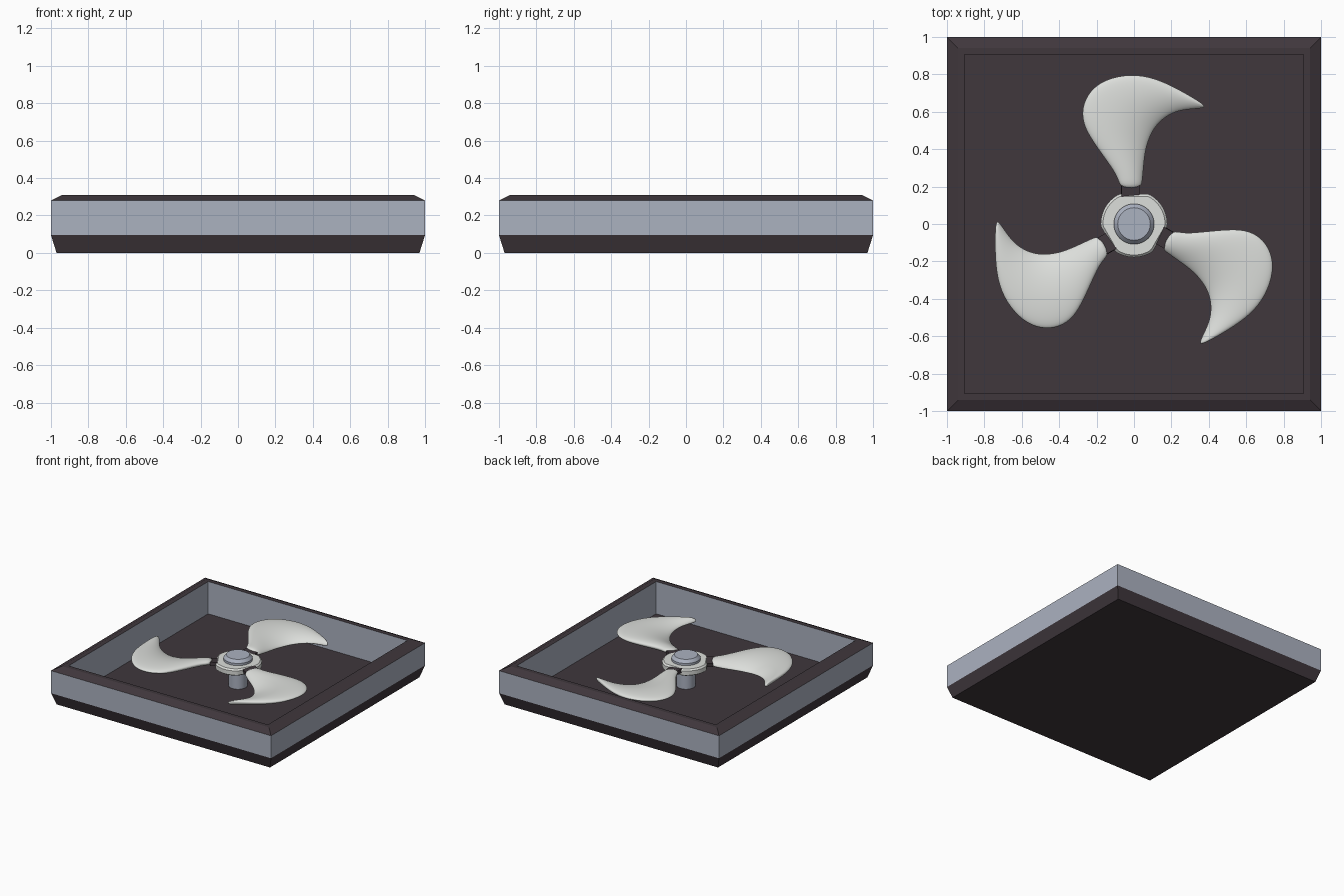
import bpy, bmesh, math
from mathutils import Matrix, Vector

if "Cube" in bpy.data.objects:
    bpy.data.objects.remove(bpy.data.objects["Cube"])


def material(name, rgb):
    m = bpy.data.materials.new(name)
    m.diffuse_color = (*rgb, 1)
    m.use_nodes = True
    m.node_tree.nodes["Principled BSDF"].inputs["Base Color"].default_value = m.diffuse_color
    return m


DARK = material("dark plum", (0.05, 0.038, 0.045))
GREY = material("blue grey", (0.41, 0.445, 0.53))
WHITE = material("off white", (0.72, 0.735, 0.71))


def finish(name, bm, mats, smooth=None):
    bmesh.ops.recalc_face_normals(bm, faces=bm.faces)
    me = bpy.data.meshes.new(name)
    bm.to_mesh(me)
    bm.free()
    for m in mats:
        me.materials.append(m)
    ob = bpy.data.objects.new(name, me)
    bpy.context.collection.objects.link(ob)
    if smooth:
        bpy.ops.object.select_all(action='DESELECT')
        ob.select_set(True)
        bpy.context.view_layer.objects.active = ob
        bpy.ops.object.shade_smooth_by_angle(angle=math.radians(smooth))
    return ob


def loft(loops, bands=None):
    """Skin a list of equal-length closed loops and cap both ends."""
    bm = bmesh.new()
    rings = [[bm.verts.new(p) for p in loop] for loop in loops]
    n = len(rings[0])
    for k in range(len(rings) - 1):
        a, b = rings[k], rings[k + 1]
        for i in range(n):
            j = (i + 1) % n
            f = bm.faces.new((a[i], a[j], b[j], b[i]))
            if bands:
                f.material_index = bands[k]
    bm.faces.new(rings[0])
    bm.faces.new(rings[-1])
    return bm


# Square tray: profile of (half width, height), swept round the square
profile = [(0.97, 0), (1, 0.095), (1, 0.28), (0.94, 0.31), (0.905, 0.31), (0.905, 0.045)]
loops = [[(h * x, h * y, z) for x, y in ((-1, -1), (1, -1), (1, 1), (-1, 1))] for h, z in profile]
finish("tray", loft(loops, [0, 1, 0, 0, 1]), [DARK, GREY])


def turned(name, prof, mat, radius=lambda a, r: r, seg=48):
    loops = []
    for r, z in prof:
        loop = []
        for i in range(seg):
            a = 2 * math.pi * i / seg
            q = radius(a, r)
            loop.append((q * math.cos(a), q * math.sin(a), z))
        loops.append(loop)
    return finish(name, loft(loops), [mat], 30)


# Shaft and cap
turned("shaft", [(0.07, 0.04), (0.07, 0.22)], GREY)
turned("cap", [(0.108, 0.24), (0.108, 0.275), (0.087, 0.299)], GREY)


# Hub: round with three flats facing the blades
def flatted(a, r):
    d = min(abs((a - math.radians(b) + math.pi) % (2 * math.pi) - math.pi) for b in (90, 210, 330))
    return min(r, (r - 0.018) / math.cos(d)) if d < 1 else r


turned("hub", [(0.164, 0.2), (0.178, 0.21), (0.178, 0.245), (0.166, 0.257)], WHITE, flatted, 72)

# Blade outline: convex (outer) and concave (inner) edges from root to tip
outer = [(-.075, .188), (-.085, .25), (-.14, .33), (-.22, .44), (-.272, .53), (-.28, .62),
         (-.24, .71), (-.155, .775), (-.02, .803), (.11, .783), (.245, .718), (.37, .643)]
inner = [(.04, .188), (.045, .24), (.05, .29), (.055, .35), (.065, .41), (.08, .455),
         (.10, .50), (.13, .54), (.17, .575), (.23, .605), (.30, .615), (.388, .62)]


def blade_section(i):
    """Rounded section, cambered and curling down at the concave edge."""
    a, b = Vector(outer[i]), Vector(inner[i])
    mid, half = (a + b) / 2, (b - a) / 2
    t = i / (len(outer) - 1)
    thick = 0.024 + 0.012 * math.sin(math.pi * t) - 0.006 * t
    pts = []
    for k in range(12):
        ang = 2 * math.pi * k / 12
        u = math.cos(ang)
        p = mid + half * u / 0.955
        drop = 0.03 * max(u, 0) ** 2 * math.sin(math.pi * min(1, t * 1.05))
        z = 0.243 - 0.008 * u - drop + thick * math.sin(ang)
        pts.append((p.x, p.y, z))
    return pts


sections = [blade_section(i) for i in range(len(outer))]
for n in range(3):
    turn = Matrix.Rotation(n * 2 * math.pi / 3, 4, 'Z')
    bm = loft(sections)
    bm.transform(turn)
    blade = finish(f"blade_{n + 1}", bm, [WHITE], 180)
    blade.modifiers.new("smooth", 'SUBSURF').levels = 2
    blade.modifiers["smooth"].render_levels = 2
    # Dark stub joining blade to hub
    bm = bmesh.new()
    bmesh.ops.create_cube(bm, size=1)
    bm.transform(turn @ Matrix.Translation((-0.018, 0.175, 0.238))
                 @ Matrix.Rotation(0.1, 4, 'Y') @ Matrix.Diagonal((0.1, 0.06, 0.03, 1)))
    finish(f"blade_stub_{n + 1}", bm, [DARK])
